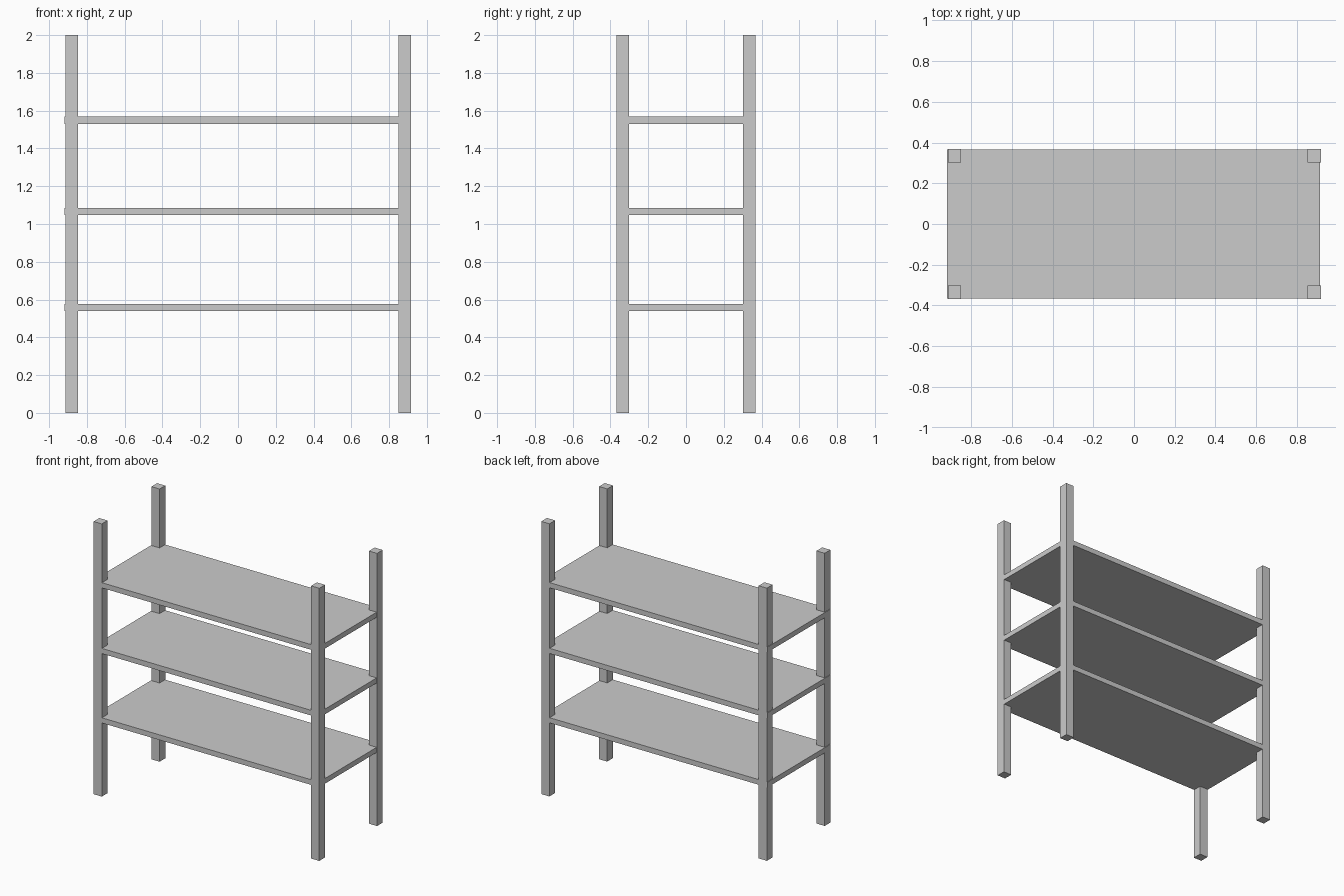
import bpy

# Remove the default object
cube = bpy.data.objects.get("Cube")
if cube:
    bpy.data.objects.remove(cube, do_unlink=True)

# Single grey colour
grey = bpy.data.materials.new("plain_grey")
grey.use_nodes = True
colour = (0.6, 0.6, 0.6, 1)
grey.diffuse_color = colour
grey.node_tree.nodes["Principled BSDF"].inputs["Base Color"].default_value = colour


def box(name, centre, size):
    """Add a flat-shaded box with its size applied."""
    bpy.ops.mesh.primitive_cube_add(size=1, location=centre)
    obj = bpy.context.object
    obj.name = name
    obj.scale = size
    bpy.ops.object.transform_apply(location=False, rotation=False, scale=True)
    obj.data.materials.append(grey)
    return obj


# Four square corner posts
POST = 0.066
for depth, y in (("front", -0.335), ("back", 0.335)):
    for side, x in (("left", 0.884), ("right", -0.881)):
        box(f"{depth}_{side}_post", (x, y, 1), (POST, POST, 2))

# Three full-width shelves, a hair proud of the posts on the right side
for name, z in (("lower", 0.558), ("middle", 1.067), ("upper", 1.549)):
    box(f"{name}_shelf", (-0.002, 0, z), (1.832, 0.732, 0.038))
